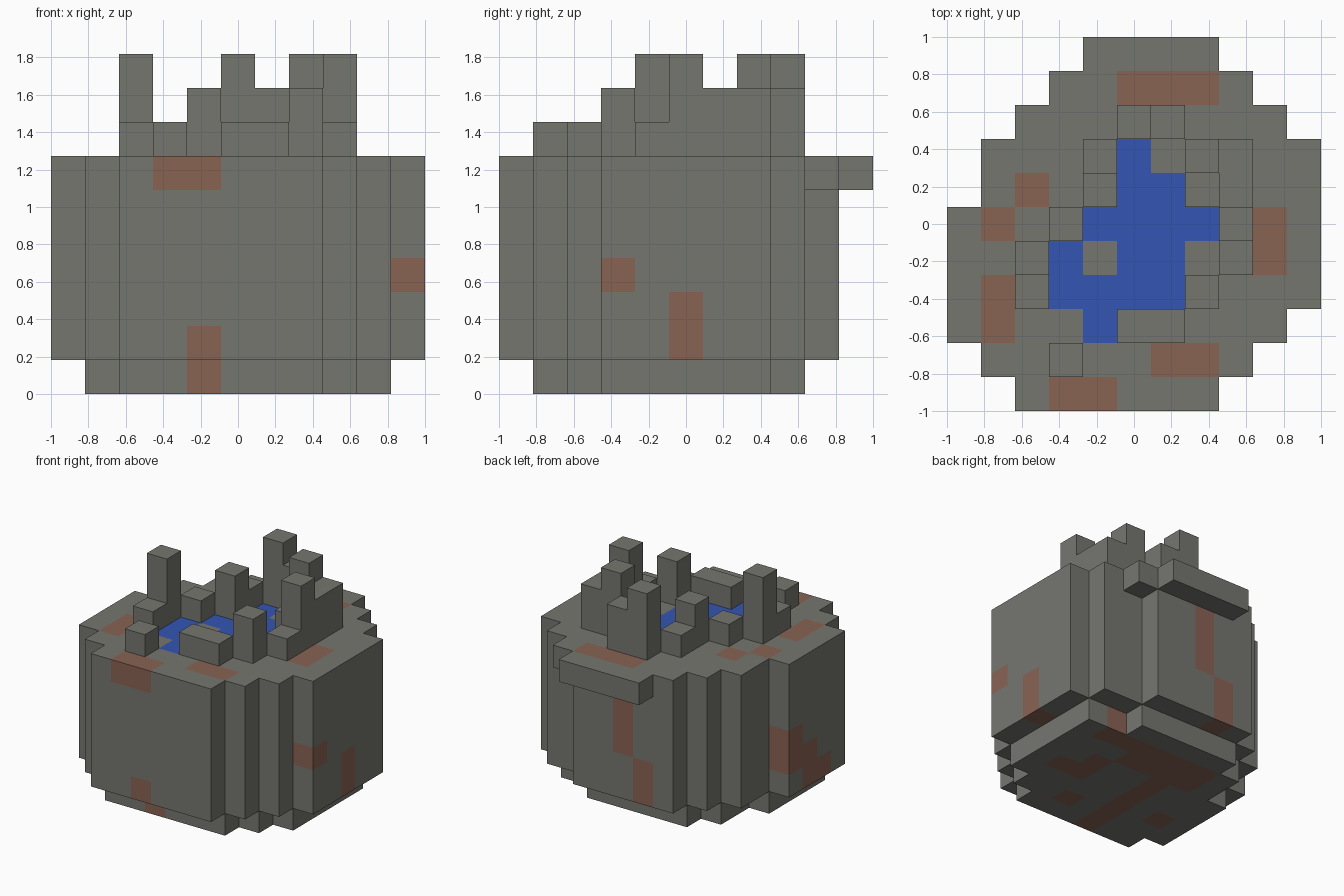
import bpy
import bmesh
from itertools import product
from mathutils import Vector

if "Cube" in bpy.data.objects:
    bpy.data.objects.remove(bpy.data.objects["Cube"], do_unlink=True)

UNIT = 2 / 11           # edge of one block
HALF = 5.5              # half the plan width in blocks
TOP = 6                 # block layer of the upper ground


def make_material(name, colour):
    material = bpy.data.materials.new(name)
    material.use_nodes = True
    material.diffuse_color = (*colour, 1)
    shader = material.node_tree.nodes["Principled BSDF"]
    shader.inputs["Base Color"].default_value = (*colour, 1)
    return material


STONE, CLAY, WATER = range(3)
MATERIALS = [
    make_material("stone_grey", (0.18, 0.183, 0.163)),
    make_material("clay_brown", (0.25, 0.125, 0.088)),
    make_material("water_blue", (0.033, 0.092, 0.46)),
]


def span(low, high):
    return range(low, high + 1)


def box(xs, ys, zs):
    """All blocks in a box; each axis is a number or a (low, high) pair."""
    axes = [span(*a) if isinstance(a, tuple) else (a,) for a in (xs, ys, zs)]
    return set(product(*axes))


def plan(rows):
    """Plan cells from one (low, high) x range per row, front to back."""
    return {(x, y) for y, row in enumerate(rows) for x in span(*row)}


# Rounded boulder outline and the smaller outline under it
outline = plan([(2, 7), (1, 8), (0, 9), (0, 10), (0, 10), (0, 10),
                (1, 10), (1, 10), (2, 9), (3, 7)])
inner = {(x, y) for x, y in outline
         if {(x - 1, y), (x + 1, y), (x, y - 1), (x, y + 1)} <= outline}

# Posts around the pool: plan cell -> height in blocks
post_heights = {
    (2, 4): 3, (5, 8): 3, (7, 7): 3, (8, 5): 3,
    (4, 6): 2, (6, 8): 2, (7, 3): 2, (8, 6): 2, (8, 7): 2,
    (2, 3): 1, (3, 1): 1, (3, 5): 1, (4, 7): 1, (5, 2): 1,
    (6, 2): 1, (7, 6): 1, (8, 4): 1,
}

parts = {
    "base_layer": {(x, y, 0) for x, y in inner},
    "boulder_body": {(x, y, z) for x, y in outline for z in span(1, TOP)},
    "back_ledge": box((4, 7), 10, TOP) | box(8, 9, TOP),
    "stone_posts": {(x, y, TOP + level) for (x, y), height in post_heights.items()
                    for level in span(1, height)},
}
solid = set().union(*parts.values())

# Pool blocks, flush with the upper ground
pool = set().union(
    box(5, 7, TOP), box((5, 6), 6, TOP), box((4, 7), 5, TOP),
    box(3, 4, TOP), box((5, 6), 4, TOP), box((3, 6), 3, TOP), box(4, 2, TOP))

# Clay patches on the upper ground
clay = set().union(
    box((5, 7), 9, TOP), box(2, 6, TOP), box(1, 5, TOP), box(1, (2, 3), TOP),
    box(9, (4, 5), TOP), box((6, 7), 1, TOP), box((3, 4), 0, TOP))
# Clay patches on the walls
clay |= set().union(
    box(4, 0, 1), box(10, 3, 3), box(10, 5, (1, 2)),
    box(5, 9, (3, 5)), box(4, 9, (1, 2)),
    box(0, 5, (2, 3)), box(0, 4, (1, 2)), box(0, 3, 1))
# Clay patches on the underside
clay |= set().union(
    box((3, 8), 7, 0), box((3, 6), 6, 0), box(4, (1, 5), 0),
    box(7, (4, 5), 0), box(8, 4, 0), box(6, 2, 0), box(2, 3, 0))


def block_material(cell):
    if cell in pool:
        return WATER
    return CLAY if cell in clay else STONE


def block_faces(cell):
    """Yield the corners of each side of a block that is open to the air."""
    centre = Vector(cell) + Vector((0.5, 0.5, 0.5))
    for axis, sign in product(range(3), (-1, 1)):
        normal, u, v = Vector(), Vector(), Vector()
        normal[axis] = sign
        u[(axis + 1) % 3] = sign
        v[(axis + 2) % 3] = 1
        neighbour = tuple(c + int(n) for c, n in zip(cell, normal))
        if neighbour not in solid:
            yield [centre + (normal + u * a + v * b) / 2
                   for a, b in ((-1, -1), (1, -1), (1, 1), (-1, 1))]


def build_part(name, cells):
    bm = bmesh.new()
    for cell in sorted(cells):
        for corners in block_faces(cell):
            verts = [bm.verts.new(((p.x - HALF) * UNIT, (p.y - HALF) * UNIT, p.z * UNIT))
                     for p in corners]
            bm.faces.new(verts).material_index = block_material(cell)
    bmesh.ops.remove_doubles(bm, verts=bm.verts, dist=UNIT / 100)
    mesh = bpy.data.meshes.new(name)
    bm.to_mesh(mesh)
    bm.free()
    for material in MATERIALS:
        mesh.materials.append(material)
    bpy.context.collection.objects.link(bpy.data.objects.new(name, mesh))


for part_name, part_cells in parts.items():
    build_part(part_name, part_cells)
